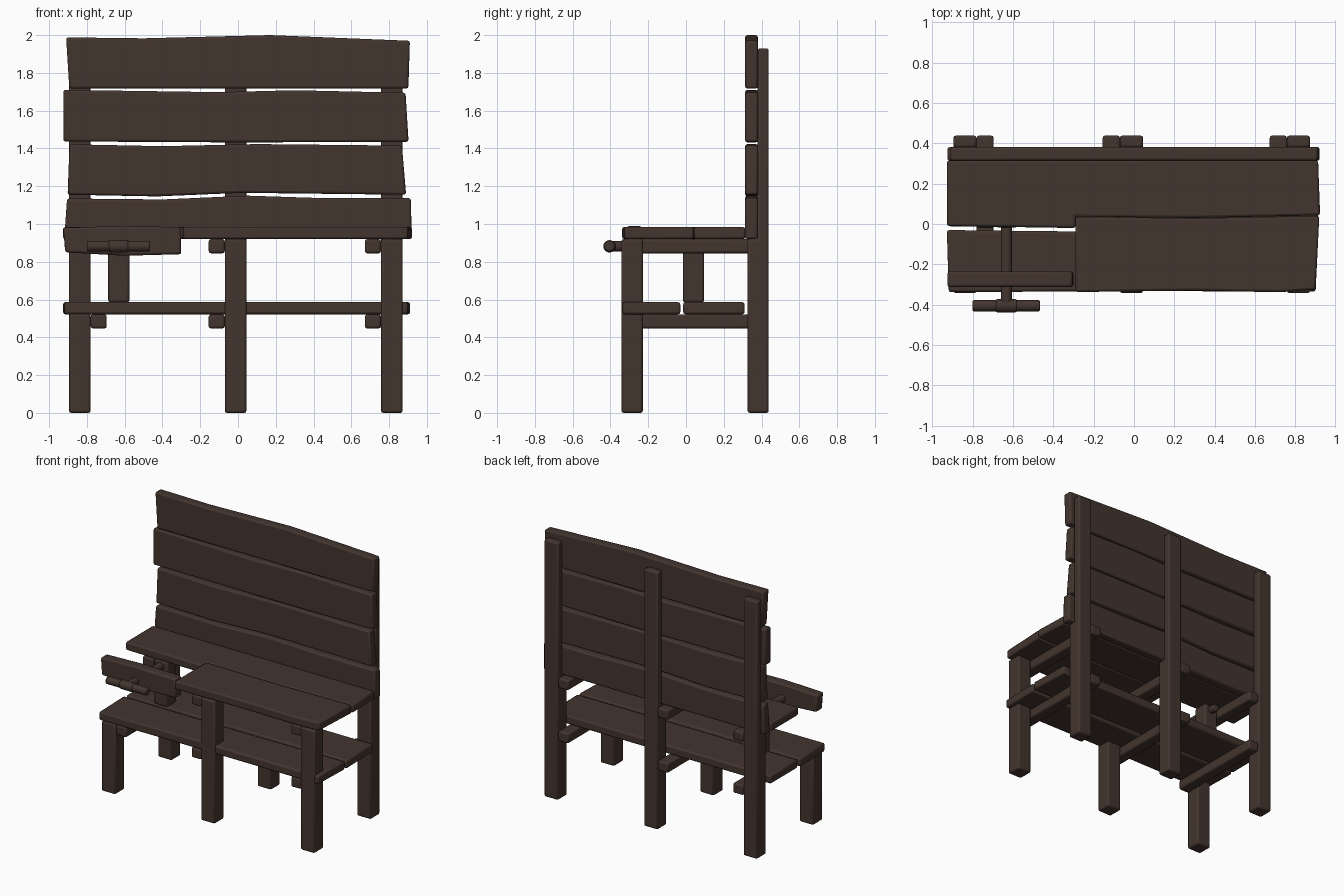
import bpy, bmesh, math
from mathutils import Vector

if "Cube" in bpy.data.objects:
    bpy.data.objects.remove(bpy.data.objects["Cube"])

wood = bpy.data.materials.new("dark_brown_wood")
wood.diffuse_color = (0.056, 0.035, 0.027, 1)
wood.use_nodes = True
wood.node_tree.nodes["Principled BSDF"].inputs["Base Color"].default_value = wood.diffuse_color


def finish(name, bm, bevel=0.012):
    """Turn a bmesh into a softly bevelled wooden part."""
    bmesh.ops.recalc_face_normals(bm, faces=bm.faces[:])
    me = bpy.data.meshes.new(name)
    bm.to_mesh(me)
    bm.free()
    me.materials.append(wood)
    ob = bpy.data.objects.new(name, me)
    bpy.context.collection.objects.link(ob)
    bpy.ops.object.select_all(action='DESELECT')
    ob.select_set(True)
    bpy.context.view_layer.objects.active = ob
    bpy.ops.object.shade_smooth_by_angle(angle=math.radians(30))
    if bevel:
        m = ob.modifiers.new("soft_edges", 'BEVEL')
        m.width, m.segments = bevel, 2
        m.limit_method, m.angle_limit = 'ANGLE', math.radians(40)
    return ob


def prism(name, outline, axis, lo, hi, bevel=0.012):
    """Extrude a 2D outline along an axis: x takes (y,z), y takes (x,z), z takes (x,y)."""
    place = {'x': lambda a, b: (lo, a, b), 'y': lambda a, b: (a, lo, b),
             'z': lambda a, b: (a, b, lo)}[axis]
    bm = bmesh.new()
    face = bm.faces.new([bm.verts.new(place(a, b)) for a, b in outline])
    new = bmesh.ops.extrude_face_region(bm, geom=[face])['geom']
    step = Vector([(hi - lo) * (axis == c) for c in 'xyz'])
    bmesh.ops.translate(bm, vec=step, verts=[v for v in new if isinstance(v, bmesh.types.BMVert)])
    return finish(name, bm, bevel)


def box(name, x0, x1, y0, y1, z0, z1):
    return prism(name, [(x0, y0), (x1, y0), (x1, y1), (x0, y1)], 'z', z0, z1)


def rod(name, p, q, r, bevel=0.008):
    p, q = Vector(p), Vector(q)
    bm = bmesh.new()
    bmesh.ops.create_cone(bm, cap_ends=True, segments=16, radius1=r, radius2=r, depth=(q - p).length)
    rot = Vector((0, 0, 1)).rotation_difference(q - p).to_matrix()
    bmesh.ops.rotate(bm, matrix=rot, verts=bm.verts[:])
    bmesh.ops.translate(bm, vec=(p + q) / 2, verts=bm.verts[:])
    return finish(name, bm, bevel)


# Legs, notched back posts and cross rails, one frame per position
post = [(0.326, 0), (0.438, 0), (0.438, 1.93), (0.379, 1.93), (0.379, 0.92), (0.326, 0.92)]
frames = [("left", -0.895, -0.78, 0.525, -0.02),
          ("middle", -0.07, 0.045, 0.92, -0.335),
          ("right", 0.757, 0.872, 0.92, -0.335)]
for side, x0, x1, leg_top, rail_front in frames:
    box(side + "_front_leg", x0, x1, -0.342, -0.228, 0, leg_top)
    prism(side + "_back_post", post, 'x', x0, x1)
    rx = x0 - 0.085 if side != "left" else x1
    box(side + "_lower_rail", rx, rx + 0.085, -0.335, 0.438, 0.447, 0.522)
    box(side + "_upper_rail", rx, rx + 0.085, rail_front, 0.438, 0.845, 0.92)

# Back wall boards with uneven sawn edges
boards = [
    [(-0.91, 1.988), (-0.5, 1.983), (0.17, 2.0), (0.91, 1.97), (0.902, 1.717), (0.0, 1.717), (-0.893, 1.717)],
    [(-0.925, 1.71), (-0.1, 1.698), (0.3, 1.708), (0.887, 1.695), (0.903, 1.435), (0.0, 1.432), (-0.925, 1.437)],
    [(-0.892, 1.422), (-0.4, 1.412), (0.1, 1.423), (0.868, 1.415), (0.89, 1.155), (0.02, 1.165), (-0.43, 1.146), (-0.902, 1.155)],
    [(-0.905, 1.135), (-0.4, 1.13), (0.05, 1.15), (0.45, 1.137), (0.915, 1.137), (0.92, 0.92), (-0.92, 0.92)],
]
for i, outline in enumerate(boards):
    prism("back_board_%d" % (i + 1), outline, 'y', 0.313, 0.381)

# Bench top planks
prism("back_top_plank", [(-0.927, 0.315), (0.912, 0.315), (0.922, 0.043), (0.3, 0.03), (-0.29, 0.037),
                         (-0.29, -0.02), (-0.927, -0.01)], 'z', 0.92, 0.983)
prism("front_top_plank", [(-0.29, 0.036), (0.3, 0.028), (0.918, 0.04), (0.9, -0.325), (0.72, -0.338),
                          (0.3, -0.33), (-0.29, -0.337)], 'z', 0.92, 0.985)

# Lower shelf planks
prism("back_shelf_plank", [(-0.92, 0.31), (0.905, 0.31), (0.912, -0.015), (-0.92, -0.012)], 'z', 0.522, 0.586)
prism("front_shelf_plank", [(-0.927, -0.03), (0.0, -0.04), (0.91, -0.03), (0.9, -0.335), (0.0, -0.332),
                            (-0.918, -0.338)], 'z', 0.522, 0.586)

# Vise: jaw, support block, screw and handle
prism("vise_jaw", [(-0.925, 0.98), (-0.6, 0.99), (-0.305, 0.983), (-0.3, 0.84), (-0.6, 0.832), (-0.915, 0.85)],
      'y', -0.312, -0.235)
box("vise_support_block", -0.687, -0.575, -0.017, 0.096, 0.585, 0.92)
rod("vise_screw", (-0.632, -0.41, 0.882), (-0.632, 0.15, 0.882), 0.028)
rod("vise_hub", (-0.685, -0.405, 0.882), (-0.58, -0.405, 0.882), 0.033)
rod("vise_handle", (-0.8, -0.405, 0.882), (-0.465, -0.405, 0.882), 0.028)
